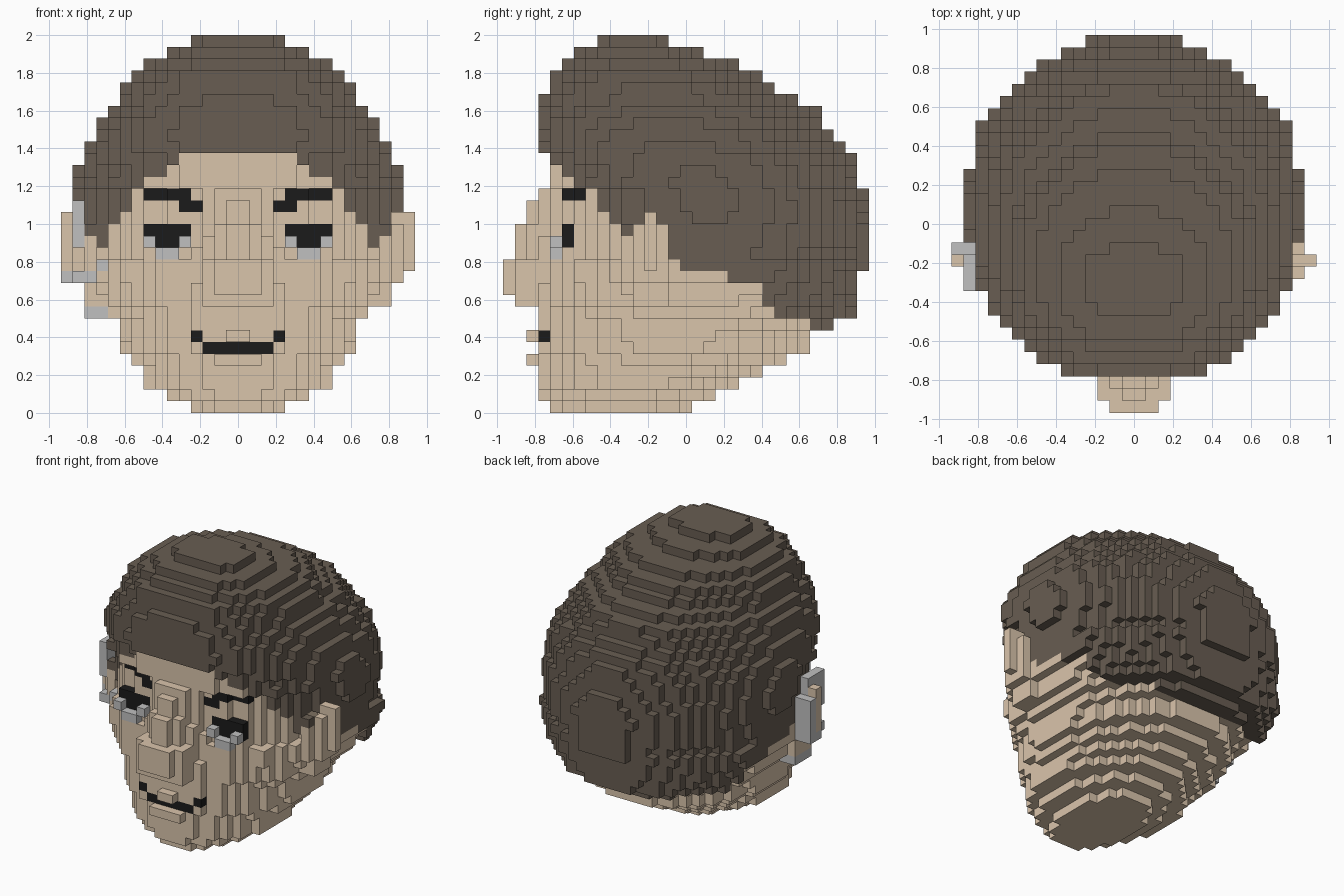
import bpy
import bmesh
import math

if "Cube" in bpy.data.objects:
    bpy.data.objects.remove(bpy.data.objects["Cube"], do_unlink=True)

V = 0.0625                      # block size
Y0 = -0.96875                   # front of the grid


def material(name, rgb):
    m = bpy.data.materials.new(name)
    m.use_nodes = True
    m.diffuse_color = (*rgb, 1)
    bsdf = m.node_tree.nodes["Principled BSDF"]
    bsdf.inputs["Base Color"].default_value = (*rgb, 1)
    bsdf.inputs["Roughness"].default_value = 0.9
    return m


HAIR = material("brown hair", (0.138, 0.110, 0.084))
SKIN = material("tan skin", (0.70, 0.555, 0.41))
BLACK = material("black", (0.011, 0.011, 0.011))
GREY = material("grey", (0.53, 0.53, 0.53))

# Head outline per layer from the chin up: half width, front and back in blocks
LAYERS = [
    (4, 4, 16), (6, 3.2, 18), (7.9, 3, 20), (8, 3, 22),
    (8.8, 3, 24), (9.7, 3, 26), (9.9, 3, 26), (10.3, 3, 28),
    (11.1, 3, 29.7), (12.1, 3.1, 29.8), (12.5, 3.2, 30), (12.8, 3.3, 30),
    (13, 3.4, 30.6), (13.1, 3.8, 30.8), (13.3, 4.2, 31), (13.4, 4.2, 31),
    (13.6, 4.2, 31), (13.7, 4.2, 30.8), (13.7, 4.2, 30.6), (13.7, 4, 30),
    (13.6, 4, 29.9), (13.1, 4, 29.7), (12.7, 3.2, 29), (12.2, 3, 28),
    (11.7, 3, 27.2), (10.9, 3.1, 26.7), (10, 3.3, 25), (9.8, 4, 23),
    (9, 4, 22), (8, 5, 20), (6, 6, 17), (4.2, 8, 14),
]
# Lowest hair layer for each row from front to back
HAIRLINE = [22, 22, 22, 22, 21, 19, 19, 18, 17, 16, 15, 16, 16, 16, 13, 12,
            12, 12, 12, 11, 11, 11, 9, 8, 8, 8, 7, 7, 8, 8, 8]
# Half width of the open forehead under the fringe
FOREHEAD = {21: 5, 20: 6, 19: 8, 18: 9}

cells = {}                      # (column, row, layer) -> part name


def block(part, cols, rows, layers, sides=(1, -1)):
    """Fill a box of blocks; cols count outward from the middle."""
    for a in cols:
        for j in rows:
            for k in layers:
                for s in sides:
                    cells[(a if s > 0 else -a - 1, j, k)] = part


def recolour(part, cols, layers):
    """Paint the foremost blocks of the face."""
    for a in cols:
        for k in layers:
            for i in (a, -a - 1):
                rows = [j for j in range(9) if (i, j, k) in cells]
                if rows:
                    cells[(i, rows[0], k)] = part


def front_roundness(k):
    """Squarer fringe and cheeks, rounder brow and chin."""
    if k > 20:
        return 2.8
    if k > 18:
        return 2.4
    if k > 12:
        return 2.05
    return 2.45 if k > 8 else 2.3


# Head and hair as rounded slices
for k, (w, f, b) in enumerate(LAYERS):
    mid, half = (f + b) / 2, (b - f) / 2
    for j in range(math.floor(f), math.ceil(b)):
        d = (j + 0.5 - mid) / half
        if abs(d) >= 1:
            continue
        p = front_roundness(k) if d < 0 else 1.95
        reach = w * (1 - abs(d) ** p) ** (1 / p)
        if 6 < k < 13 and k >= HAIRLINE[j]:
            reach = min(reach + 1.3, 13.4)      # hair stands out over the neck
        for a in range(15):
            if a + 0.5 <= reach:
                hair = k >= HAIRLINE[j]
                if j < 8 and a < FOREHEAD.get(k, 0):
                    hair = False
                block("hair" if hair else "head", [a], [j], [k])

# Nose and bridge
block("nose", range(3), range(1, 4), range(9, 13))
block("nose", range(2), [0], range(10, 13))
block("nose", range(3), [3], range(13, 15))
block("nose", range(2), [2, 3], range(13, 16))
block("nose", range(1), [1], range(13, 16))
block("nose", range(1), [2], range(16, 18))
block("nose", range(2), [3], range(15, 19))

# Mouth and lips
recolour("mouth", range(3), [5])
recolour("mouth", [3], [6])
block("lips", range(1), [2], [6])
block("lips", range(2), [2], [4])

# Brows and eyes
recolour("brows", range(4, 8), [18])
recolour("brows", [3, 4], [17])
block("head", range(4, 8), [5], [13])
block("eyes", range(4, 8), [5], [14, 15])
block("lower_eyes", [4, 7], [4], [14])
block("lower_eyes", [5, 6], [4], [13])

# Ears and the hair in front of them
block("ears", [12], range(11, 14), range(9, 15))
block("ears", [12], [10], range(11, 15))
block("ears", [13], range(11, 14), range(11, 16))
block("ears", [13], [12], [16])
block("ears", [14], [12], range(12, 17))
block("hair", [11], [10], [14, 15])
block("hair", [12], [10], [15])

# Grey trim round one ear
R = (-1,)
block("ear_trim", [13], range(10, 13), range(14, 18), R)
block("ear_trim", [13, 14], [13], range(11, 16), R)
block("ear_trim", [12, 13], range(10, 14), [11], R)
block("ear_trim", [14], [12, 13], [11], R)
block("ear_trim", [11], [9], [12], R)
block("ear_trim", [11, 12], range(11, 14), [8], R)

# Outward faces of a block: direction and corners
SIDES = [
    ((1, 0, 0), ((1, 0, 0), (1, 1, 0), (1, 1, 1), (1, 0, 1))),
    ((-1, 0, 0), ((0, 0, 0), (0, 0, 1), (0, 1, 1), (0, 1, 0))),
    ((0, 1, 0), ((0, 1, 0), (0, 1, 1), (1, 1, 1), (1, 1, 0))),
    ((0, -1, 0), ((0, 0, 0), (1, 0, 0), (1, 0, 1), (0, 0, 1))),
    ((0, 0, 1), ((0, 0, 1), (1, 0, 1), (1, 1, 1), (0, 1, 1))),
    ((0, 0, -1), ((0, 0, 0), (0, 1, 0), (1, 1, 0), (1, 0, 0))),
]


def build(part, mat):
    """Make one object from the exposed block faces of a part."""
    bm = bmesh.new()
    verts = {}
    for (i, j, k), name in cells.items():
        if name != part:
            continue
        for (dx, dy, dz), corners in SIDES:
            if (i + dx, j + dy, k + dz) in cells:
                continue
            face = []
            for cx, cy, cz in corners:
                key = (i + cx, j + cy, k + cz)
                if key not in verts:
                    verts[key] = bm.verts.new((key[0] * V, Y0 + key[1] * V, key[2] * V))
                face.append(verts[key])
            bm.faces.new(face)
    mesh = bpy.data.meshes.new(part)
    bm.to_mesh(mesh)
    bm.free()
    mesh.materials.append(mat)
    bpy.context.collection.objects.link(bpy.data.objects.new(part, mesh))


for part, mat in (("hair", HAIR), ("head", SKIN), ("nose", SKIN), ("lips", SKIN), ("ears", SKIN),
                  ("mouth", BLACK), ("brows", BLACK), ("eyes", BLACK),
                  ("lower_eyes", GREY), ("ear_trim", GREY)):
    build(part, mat)
